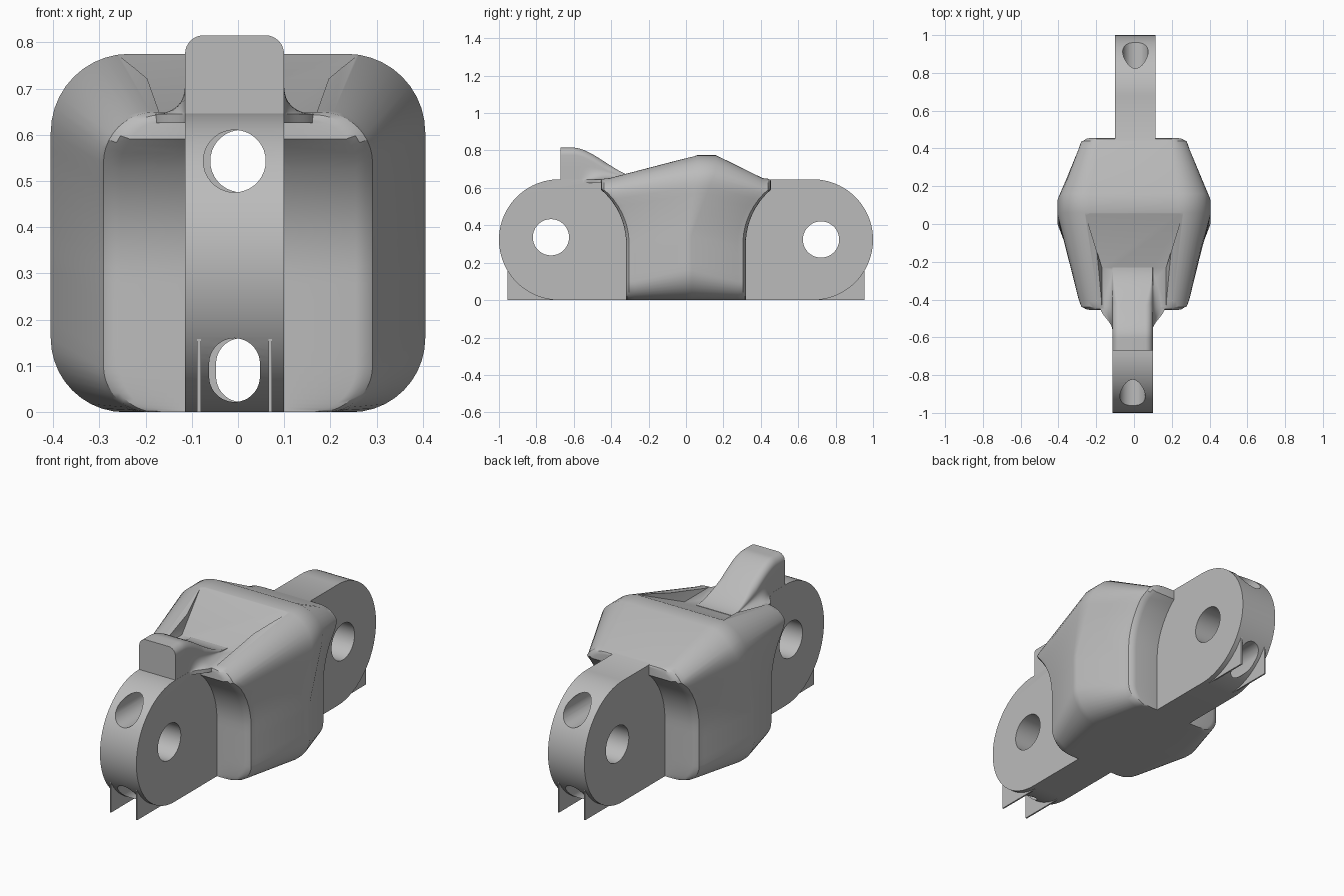
import bpy, bmesh, math
from mathutils import Vector

if "Cube" in bpy.data.objects:
    bpy.data.objects.remove(bpy.data.objects["Cube"])

GREY = (0.5, 0.5, 0.5, 1)
mat = bpy.data.materials.new("light_grey")
mat.use_nodes = True
mat.diffuse_color = GREY
mat.node_tree.nodes["Principled BSDF"].inputs["Base Color"].default_value = GREY


def finish(name, bm):
    bmesh.ops.recalc_face_normals(bm, faces=bm.faces)
    me = bpy.data.meshes.new(name)
    bm.to_mesh(me)
    bm.free()
    ob = bpy.data.objects.new(name, me)
    bpy.context.collection.objects.link(ob)
    me.materials.append(mat)
    return ob


def loft(name, rings):
    """Skin closed rings that are symmetric halves, with strip caps."""
    bm = bmesh.new()
    vs = [[bm.verts.new(p) for p in ring] for ring in rings]
    n = len(vs[0])
    for a, b in zip(vs, vs[1:]):
        for i in range(n):
            j = (i + 1) % n
            bm.faces.new((a[i], a[j], b[j], b[i]))
    for ring in (vs[0], vs[-1]):
        for i in range(n // 2 - 1):
            bm.faces.new((ring[i], ring[i + 1], ring[n - 2 - i], ring[n - 1 - i]))
    return finish(name, bm)


def prism(name, pts, depth):
    bm = bmesh.new()
    face = bm.faces.new([bm.verts.new(p) for p in pts])
    out = bmesh.ops.extrude_face_region(bm, geom=[face])["geom"]
    bmesh.ops.translate(bm, vec=depth, verts=[v for v in out if isinstance(v, bmesh.types.BMVert)])
    return finish(name, bm)


def arc(cx, cy, r, a0, a1, n):
    angles = [math.radians(a0 + (a1 - a0) * i / n) for i in range(n + 1)]
    return [(cx + r * math.cos(a), cy + r * math.sin(a)) for a in angles]


def combine(ob, other, op):
    m = ob.modifiers.new("join", "BOOLEAN")
    m.object, m.operation, m.solver = other, op, "EXACT"
    bpy.context.view_layer.objects.active = ob
    bpy.ops.object.modifier_apply(modifier=m.name)
    bpy.data.objects.remove(other)


def section(w, h, rt, rb, y_of):
    """Rounded cross-section whose depth varies with height."""
    low = arc(w - rb, rb, rb, -90, 0, 10)
    top = arc(w - rt, h - rt, rt, 0, 90, 10)
    z0, z1 = rb, h - rt
    side = [(w, z0 + (z1 - z0) * i / 12) for i in range(1, 12)]
    half = low + side + top
    return [(x, y_of(z), z) for x, z in half] + [(-x, y_of(z), z) for x, z in reversed(half)]


def end_depth(z):
    d = max(0, z - 0.3)
    return min(0.455, 0.70 - math.sqrt(0.38 ** 2 - d * d))


def tilt(y0, dy):
    return lambda z: y0 + dy * min(1, max(0, (z - 0.35) / 0.35))


def end_rings(sign):
    return [section(0.3 - e, 0.652 - e * 0.35, 0.11, 0.1,
                    lambda z, back=back: sign * (end_depth(z) - back))
            for e, back in ((0.045, 0), (0.025, 0.004), (0.009, 0.016), (0, 0.045))]


# Central body with scooped ends
mid = [section(0.405, 0.775, 0.17, 0.16, tilt(0, 0.06)),
       section(0.405, 0.775, 0.17, 0.16, tilt(0.03, 0.13))]
body = loft("link_body", end_rings(-1) + mid + end_rings(1)[::-1])

# Recessed sloping panel on top
panel = [(0.06, 0.776), (-0.23, 0.648), (-0.6, 0.648), (-0.6, 0.9), (0.06, 0.9)]
bm = bmesh.new()
sides = [[bm.verts.new((s * (0.26 if y > 0 else 0.17), y, z)) for y, z in panel] for s in (-1, 1)]
for side in sides:
    bm.faces.new(side)
for i in range(5):
    j = (i + 1) % 5
    bm.faces.new((sides[0][i], sides[0][j], sides[1][j], sides[1][i]))
bmesh.ops.triangulate(bm, faces=bm.faces)
combine(body, finish("panel_cutter", bm), "DIFFERENCE")

# Round-ended lugs, one each way, slightly offset to opposite sides
for s in (-1, 1):
    outline = [(0, 0)] + arc(0.677, 0.323, 0.323, -90, 90, 48) + [(0, 0.646)]
    lug = prism("lug", [(s * 0.0075 - 0.1075, s * y, z) for y, z in outline], (0.215, 0, 0))
    combine(body, lug, "UNION")


# Curved hook with flared foot
def hook_ring(y):
    u = min(1, max(0, (y + 0.6) / 0.37))
    top = 0.815 - 0.165 * (u * u * (3 - 2 * u)) ** 0.9
    f = min(1, max(0, (y + 0.56) / 0.12))
    flare = 0.065 * f * f * (3 - 2 * f)
    room = top - 0.645
    r = min(0.04, room * 0.45)
    rise = min(0.07, room * 0.5)
    half = [(0.107 + flare, 0.625)]
    for i in range(9):
        a = math.radians(90 * i / 8)
        half.append((0.107 + flare * (1 - math.sin(a)), 0.645 + rise * (1 - math.cos(a))))
    half += arc(0.107 - r, top - r, r, 0, 90, 8)
    return [(x - 0.0075, y, z) for x, z in half] + [(-x - 0.0075, y, z) for x, z in reversed(half)]


hook = loft("hook", [hook_ring(-0.67 + 0.44 * i / 36) for i in range(37)])
combine(body, hook, "UNION")

# Cross pin holes and lengthwise bores
for s in (-1, 1):
    cx = s * 0.0075
    pin = arc(s * 0.722, 0.33 - s * 0.006, 0.097, 0, 350, 35)
    combine(body, prism("pin_cutter", [(-0.3, y, z) for y, z in pin], (0.6, 0, 0)), "DIFFERENCE")
    upper = arc(cx, 0.543, 0.0675, 0, 350, 35)
    lower = arc(cx, 0.105, 0.055, 0, 180, 18) + arc(cx, 0.077, 0.055, 180, 360, 18)
    for pts in (upper, lower):
        cutter = prism("bore_cutter", [(x, -0.01 * s, z) for x, z in pts], (0, s * 1.2, 0))
        combine(body, cutter, "DIFFERENCE")

# Thin support fins under the lug ends
for s, end in ((-1, "front"), (1, "rear")):
    for k, side in ((-1, "right"), (1, "left")):
        x = s * 0.0075 + k * 0.077
        pts = [(0.7, 0), (0.955, 0), (0.955, 0.165), (0.9, 0.165)]
        prism(f"{end}_{side}_fin", [(x - 0.004, s * y, z) for y, z in pts], (0.008, 0, 0))

# Smooth shading with crisp edges
bpy.ops.object.select_all(action="DESELECT")
body.select_set(True)
bpy.context.view_layer.objects.active = body
bpy.ops.object.shade_smooth_by_angle(angle=math.radians(30))
